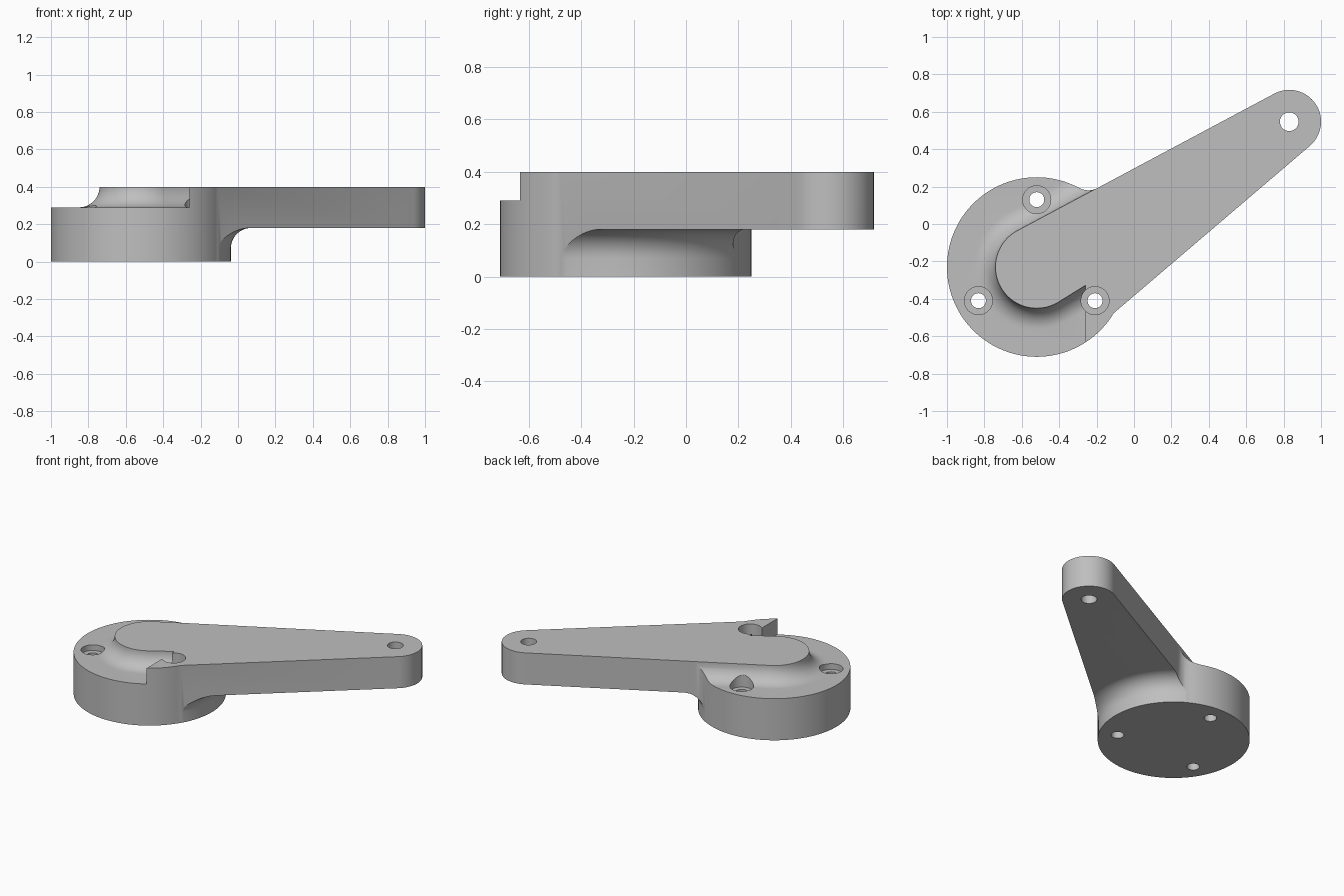
import bpy, bmesh, math
from mathutils import Vector

cube = bpy.data.objects.get("Cube")
if cube:
    bpy.data.objects.remove(cube, do_unlink=True)

HUB, TIP = Vector((-0.52, -0.23)), Vector((0.83, 0.547))
DISC_R, HUB_R, TIP_R = 0.48, 0.22, 0.17
TOP, FLANGE_TOP, ARM_BOTTOM, FILLET = 0.40, 0.29, 0.18, 0.11
AXIS = math.atan2(TIP.y - HUB.y, TIP.x - HUB.x)
TAPER = math.asin((HUB_R - TIP_R) / (TIP - HUB).length)
QUARTER = math.pi / 2
UPPER = AXIS - TAPER + QUARTER      # normal of the upper arm edge
LOWER = AXIS + TAPER - QUARTER      # normal of the lower hub edge


def arc(centre, r, a0, a1, n):
    return [(centre[0] + r * math.cos(a0 + (a1 - a0) * i / n),
             centre[1] + r * math.sin(a0 + (a1 - a0) * i / n)) for i in range(n + 1)]


def circle(centre, r, n=128):
    return arc(centre, r, 0, 2 * math.pi, n)[:-1]


def loft(name, sections):
    """Closed solid through stacked outlines with equal point counts."""
    bm = bmesh.new()
    rings = [[bm.verts.new((x, y, z)) for x, y in pts] for pts, z in sections]
    for low, high in zip(rings, rings[1:]):
        for i in range(len(low)):
            j = (i + 1) % len(low)
            bm.faces.new((low[i], low[j], high[j], high[i]))
    bm.faces.new(rings[0][::-1])
    bm.faces.new(rings[-1])
    bmesh.ops.recalc_face_normals(bm, faces=bm.faces)
    mesh = bpy.data.meshes.new(name)
    bm.to_mesh(mesh)
    bm.free()
    obj = bpy.data.objects.new(name, mesh)
    bpy.context.collection.objects.link(obj)
    return obj


def boolean(target, other, operation):
    mod = target.modifiers.new(operation, 'BOOLEAN')
    mod.operation, mod.object, mod.solver = operation, other, 'EXACT'
    bpy.context.view_layer.objects.active = target
    bpy.ops.object.modifier_apply(modifier=mod.name)
    bpy.data.objects.remove(other, do_unlink=True)


def capsule(offset):
    return (arc(TIP, TIP_R + offset + 0.001, LOWER, UPPER, 24)
            + arc(HUB, HUB_R + offset + 0.0005, UPPER, LOWER + 2 * math.pi, 64))


# Plan outline: rounded tip, upper edge, corner fillet, round flange
web_r = 0.10
u = math.sqrt((DISC_R + web_r) ** 2 - (HUB_R + web_r) ** 2)
web_angle = UPPER - QUARTER + math.atan2(HUB_R + web_r, u)
web = HUB + (DISC_R + web_r) * Vector((math.cos(web_angle), math.sin(web_angle)))
outline = (arc(TIP, TIP_R, math.radians(-49.4), UPPER, 32)
           + arc(web, web_r, UPPER + math.pi, web_angle + math.pi, 10)
           + arc(HUB, DISC_R, web_angle, math.radians(329.1), 96)[1:])
body = loft("crank_arm", [(outline, 0), (outline, TOP)])

# Lower envelope: flange side with a rounded undercut below the arm
steps = [QUARTER * i / 12 for i in range(13)]
edge = DISC_R + 0.0015
profile = [(edge, -0.1)]
profile += [(edge + FILLET * (1 - math.cos(t)), ARM_BOTTOM - FILLET * (1 - math.sin(t)))
            for t in steps]
profile += [(3, ARM_BOTTOM), (3, FLANGE_TOP)]
envelope = loft("envelope", [(circle(HUB, r), z) for r, z in profile])

# Raised hub with a concave foot
sections = [(capsule(FILLET), 0.25)]
sections += [(capsule(FILLET * (1 - math.sin(t))), TOP - FILLET * math.cos(t)) for t in steps]
sections += [(capsule(0), 0.5)]
boolean(envelope, loft("hub", sections), 'UNION')

# Full-height shoulder beside the hub
shoulder = [(-0.26, -0.9), (1.2, -0.9), (1.2, TIP.y), tuple(TIP), (-0.26, -0.08)]
boolean(envelope, loft("shoulder", [(shoulder, 0.22), (shoulder, 0.5)]), 'UNION')
boolean(body, envelope, 'INTERSECT')

# Three counterbored flange holes and the tip hole
for k in range(3):
    a = QUARTER + k * 2 * math.pi / 3
    spot = HUB + 0.36 * Vector((math.cos(a), math.sin(a)))
    for r, z in ((0.04, -0.1), (0.075, 0.25)):
        boolean(body, loft("drill", [(circle(spot, r, 40), z), (circle(spot, r, 40), 0.6)]),
                'DIFFERENCE')
boolean(body, loft("drill", [(circle(TIP, 0.05, 40), 0), (circle(TIP, 0.05, 40), 0.6)]),
        'DIFFERENCE')

# Plain grey finish
grey = bpy.data.materials.new("grey_metal")
grey.use_nodes = True
colour = (0.52, 0.52, 0.52, 1)
grey.diffuse_color = colour
grey.node_tree.nodes["Principled BSDF"].inputs["Base Color"].default_value = colour
body.data.materials.clear()
body.data.materials.append(grey)
for face in body.data.polygons:
    face.material_index = 0

bpy.ops.object.select_all(action='DESELECT')
body.select_set(True)
bpy.context.view_layer.objects.active = body
bpy.ops.object.shade_smooth_by_angle(angle=math.radians(25))
